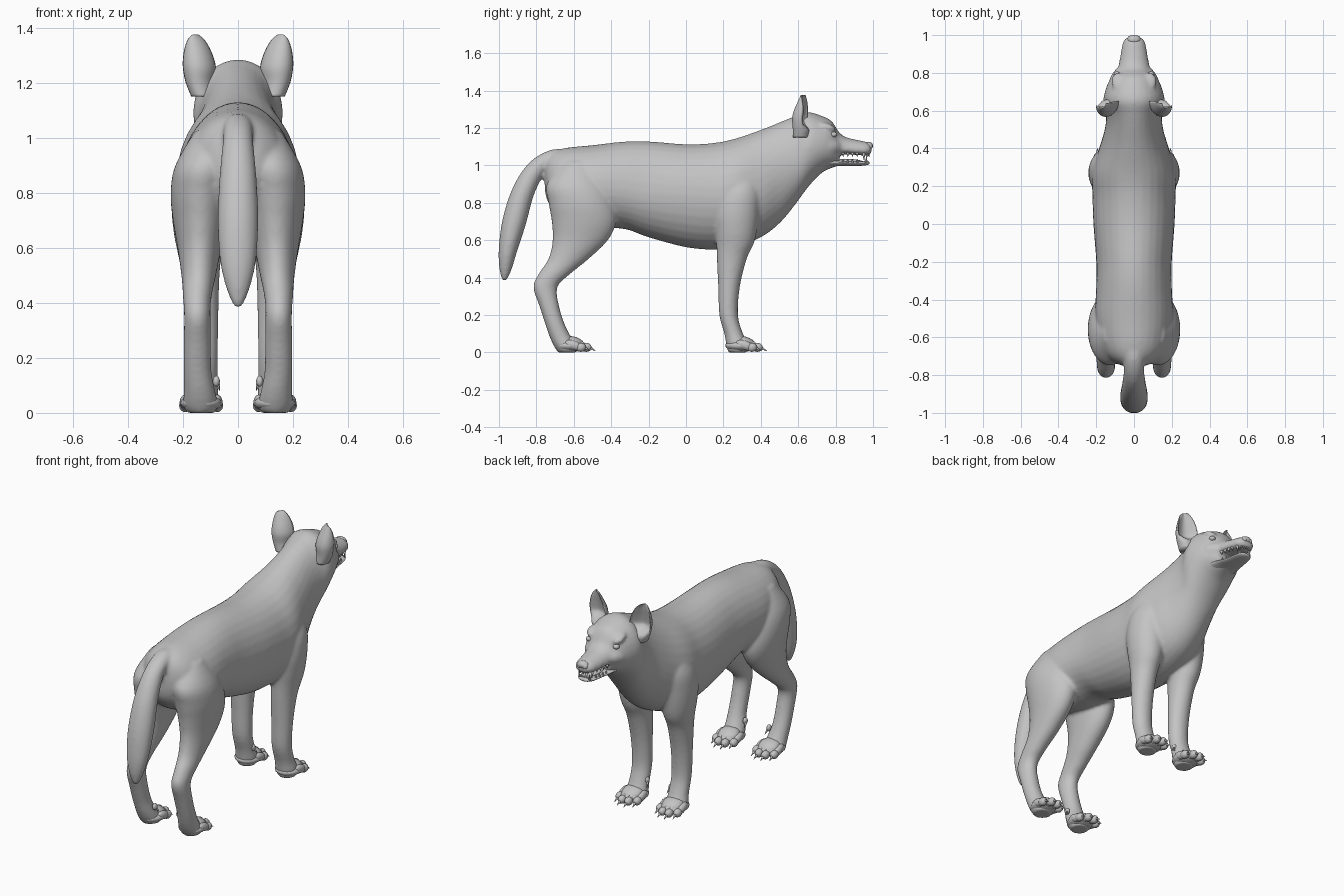
import bpy, bmesh, math
from mathutils import Vector, Matrix

grey = bpy.data.materials.new("fur grey")
grey.diffuse_color = (0.55, 0.55, 0.55, 1)


def finish(bm, name, fuse=False):
    bmesh.ops.recalc_face_normals(bm, faces=bm.faces)
    me = bpy.data.meshes.new(name)
    bm.to_mesh(me)
    bm.free()
    me.materials.append(grey)
    for p in me.polygons:
        p.use_smooth = True
    ob = bpy.data.objects.new(name, me)
    bpy.context.collection.objects.link(ob)
    if fuse:
        r = ob.modifiers.new("fuse", 'REMESH')
        r.mode = 'VOXEL'
        r.voxel_size = 0.0095
        r.use_smooth_shade = True
        s = ob.modifiers.new("blend", 'SMOOTH')
        s.factor = 0.5
        s.iterations = 8
    return ob


def catmull(pts, steps):
    out = []
    for i in range(len(pts) - 1):
        p0, p1, p2, p3 = pts[max(i - 1, 0)], pts[i], pts[i + 1], pts[min(i + 2, len(pts) - 1)]
        for k in range(steps):
            t = k / steps
            out.append([0.5 * (2 * b + (c - a) * t + (2 * a - 5 * b + 4 * c - d) * t * t
                               + (3 * b - a - 3 * c + d) * t ** 3)
                        for a, b, c, d in zip(p0, p1, p2, p3)])
    return out + [list(pts[-1])]


def skin(bm, rings):
    vs = [[bm.verts.new(p) for p in r] for r in rings]
    n = len(vs[0])
    for a, b in zip(vs, vs[1:]):
        for i in range(n):
            bm.faces.new((a[i], a[(i + 1) % n], b[(i + 1) % n], b[i]))
    bm.faces.new(vs[0])
    bm.faces.new(vs[-1])


def loft(bm, secs, n=32, steps=4):
    # section: centre xyz, half width, "up" half axis (y, z), "down" half axis (y, z)
    rings = []
    for cx, cy, cz, w, uy, uz, dy, dz in catmull(secs, steps):
        ring = []
        for i in range(n):
            t = 2 * math.pi * i / n
            s = math.sin(t)
            vy, vz = (uy, uz) if s > 0 else (dy, dz)
            ring.append((cx + w * math.cos(t), cy + vy * abs(s), cz + vz * abs(s)))
        rings.append(ring)
    skin(bm, rings)


def trunk(bm, rows):  # y, top, bottom, half width, height of the widest point
    loft(bm, [(0, y, m, w, 0, t - m, 0, b - m) for y, t, b, w, m in rows])


def leg(bm, rows, s):  # z, y, half depth, x, half width
    loft(bm, [(s * x, y, z, w, d, 0, -d, 0) for z, y, d, x, w in rows])


def blob(bm, c, r, rot=0, axis='X'):
    m = Matrix.Translation(c) @ Matrix.Rotation(rot, 4, axis) @ Matrix.Diagonal((*r, 1))
    bmesh.ops.create_uvsphere(bm, u_segments=20, v_segments=12, radius=1, matrix=m)


def spike(bm, base, tip, r):
    a, b = Vector(base), Vector(tip)
    q = (b - a).to_track_quat('Z', 'Y').to_matrix().to_4x4()
    bmesh.ops.create_cone(bm, cap_ends=True, segments=10, radius1=r, radius2=r * 0.1,
                          depth=(b - a).length, matrix=Matrix.Translation((a + b) / 2) @ q)


# torso, neck and skull
body = bmesh.new()
trunk(body, [(-.755, .97, .87, .03, .92), (-.735, 1.05, .8, .1, .92), (-.66, 1.09, .72, .17, .9),
             (-.5, 1.108, .67, .205, .88), (-.33, 1.127, .66, .2, .87), (-.2, 1.128, .615, .2, .85),
             (0, 1.113, .562, .215, .84), (.15, 1.12, .55, .22, .83), (.27, 1.145, .565, .222, .85),
             (.4, 1.19, .615, .185, .88), (.5, 1.23, .69, .155, .96), (.58, 1.262, .785, .148, 1.03),
             (.65, 1.285, .88, .163, 1.09), (.72, 1.267, .955, .148, 1.1), (.775, 1.24, .985, .122, 1.1),
             (.81, 1.19, .995, .09, 1.09), (.82, 1.17, 1.0, .08, 1.085)])
# upper muzzle
trunk(body, [(.72, 1.2, 1.05, .1, 1.1), (.8, 1.185, 1.055, .092, 1.09), (.85, 1.153, 1.058, .08, 1.085),
             (.91, 1.137, 1.056, .07, 1.08), (.96, 1.127, 1.052, .06, 1.08), (.985, 1.115, 1.06, .043, 1.085),
             (.993, 1.1, 1.075, .02, 1.088)])
# tail, thick in the middle
tail = [(-.6, 1.04, .05, .045), (-.71, 1.043, .052, .042), (-.8, .98, .056, .052), (-.87, .86, .067, .06),
        (-.918, .7, .074, .064), (-.952, .55, .065, .05), (-.965, .45, .042, .034), (-.972, .383, .014, .012)]
rows = []
for i, (y, z, w, t) in enumerate(tail):
    a, b = tail[max(i - 1, 0)], tail[min(i + 1, len(tail) - 1)]
    d = Vector((b[0] - a[0], b[1] - a[1])).normalized() * t
    rows.append((0, y, z, w, d.y, -d.x, -d.y, d.x))
loft(body, rows)

hind = [(1.02, -.58, .08, .09, .07), (.9, -.585, .16, .122, .106), (.8, -.56, .175, .135, .11),
        (.7, -.545, .173, .138, .099), (.6, -.565, .148, .14, .08), (.5, -.628, .108, .143, .063),
        (.42, -.703, .085, .148, .052), (.35, -.752, .065, .148, .048), (.25, -.732, .053, .148, .05),
        (.15, -.7, .052, .147, .051), (.08, -.67, .058, .14, .057), (.03, -.64, .064, .136, .064),
        (0, -.635, .05, .135, .05)]
fore = [(.97, .31, .06, .12, .06), (.86, .285, .115, .134, .098), (.75, .27, .122, .139, .103),
        (.65, .267, .112, .139, .094), (.58, .262, .1, .139, .08), (.5, .245, .08, .136, .069),
        (.35, .23, .058, .133, .062), (.2, .228, .05, .131, .058), (.1, .255, .05, .131, .058),
        (.04, .275, .06, .133, .064), (0, .275, .05, .133, .05)]
for s in (-1, 1):
    leg(body, hind, s)
    leg(body, fore, s)
    blob(body, (s * .085, .755, 1.205), (.035, .05, .02), -.35)      # brow
    blob(body, (s * .085, .77, 1.1), (.04, .07, .045), s * .5, 'Z')  # cheek
finish(body, "body", True)

# lower jaw and nose
jaw = bmesh.new()
trunk(jaw, [(.74, 1.05, .985, .09, 1.02), (.81, 1.03, .996, .078, 1.015), (.87, 1.022, .996, .062, 1.01),
            (.94, 1.022, .998, .05, 1.01), (.97, 1.024, 1.002, .036, 1.013), (.98, 1.018, 1.007, .015, 1.013)])
finish(jaw, "lower_jaw")
tongue = bmesh.new()
blob(tongue, (0, .86, 1.022), (.035, .08, .012))
finish(tongue, "tongue")
nose = bmesh.new()
blob(nose, (0, .975, 1.105), (.034, .025, .021))
for s in (-1, 1):
    blob(nose, (s * .018, .982, 1.1), (.017, .015, .016))
finish(nose, "nose")

# teeth: long canines, small incisors and side teeth
teeth = bmesh.new()
for s in (-1, 1):
    spike(teeth, (s * .043, .95, 1.066), (s * .042, .952, 1.025), .009)
    spike(teeth, (s * .034, .962, 1.015), (s * .035, .966, 1.052), .007)
    for i in range(3):
        x = s * (.006 + .011 * i)
        spike(teeth, (x, .978 - .004 * i, 1.066), (x, .98 - .004 * i, 1.046), .006)
        spike(teeth, (x * .8, .968 - .003 * i, 1.015), (x * .8, .968 - .003 * i, 1.032), .005)
    for i in range(4):
        y = .84 + .025 * i
        spike(teeth, (s * (.066 - .005 * i), y, 1.07), (s * (.064 - .005 * i), y, 1.046), .009)
        spike(teeth, (s * (.058 - .005 * i), y, 1.012), (s * (.058 - .005 * i), y, 1.034), .008)
finish(teeth, "teeth")

for s, side in ((-1, "left"), (1, "right")):
    # eye with lids
    eye = bmesh.new()
    blob(eye, (s * .087, .785, 1.165), (.019, .024, .016), s * -.6, 'Z')
    finish(eye, side + "_eye")

    # cupped ear: crescent sections rising to a rounded tip
    ear = bmesh.new()
    rings = []
    # z, x centre, half width, y of the rim, cup depth
    for z, x, w, y, c in catmull([(1.15, .125, .045, .63, .05), (1.2, .138, .052, .635, .055),
                                  (1.25, .14, .06, .637, .06), (1.29, .144, .056, .64, .055),
                                  (1.33, .149, .044, .638, .038), (1.36, .153, .028, .632, .02),
                                  (1.376, .155, .009, .627, .006)], 4):
        ring = []
        for i in range(28):
            t = 2 * math.pi * i / 28
            k = math.sin(t)
            hollow = min(1, max(0, (z - 1.19) / .05))
            front = c * (.5 * (1 - hollow) - .6 * hollow)
            dy = -c * 1.15 * abs(k) if k < 0 else front * k + .006 * math.sin(2 * t) ** 2
            ring.append((s * (x + w * math.cos(t)), y + dy - .012 * math.cos(t), z))
        rings.append(ring)
    skin(ear, rings)
    finish(ear, side + "_ear")

    # paws: pad, four toes with claws, dewclaw
    for name, y0 in (("front", .285), ("hind", -.63)):
        paw = bmesh.new()
        cx = s * .134
        blob(paw, (cx, y0 + .01, .036), (.076, .085, .034))
        blob(paw, (cx, y0 + .03, .052), (.06, .06, .032), -.3)
        for j, (dx, dy) in enumerate(((-.058, .055), (-.021, .085), (.021, .085), (.058, .055))):
            blob(paw, (cx + dx, y0 + dy - .025, .038), (.02, .05, .024), -.35)
            blob(paw, (cx + dx, y0 + dy + .012, .027), (.022, .028, .024))
            spike(paw, (cx + dx, y0 + dy + .03, .026), (cx + dx * 1.04, y0 + dy + .062, .008), .009)
        dy = -.03 if name == "front" else -.045
        blob(paw, (s * .079, y0 + dy, .115), (.013, .016, .02))
        spike(paw, (s * .073, y0 + dy + .006, .105), (s * .066, y0 + dy + .022, .08), .007)
        finish(paw, f"{side}_{name}_paw")
